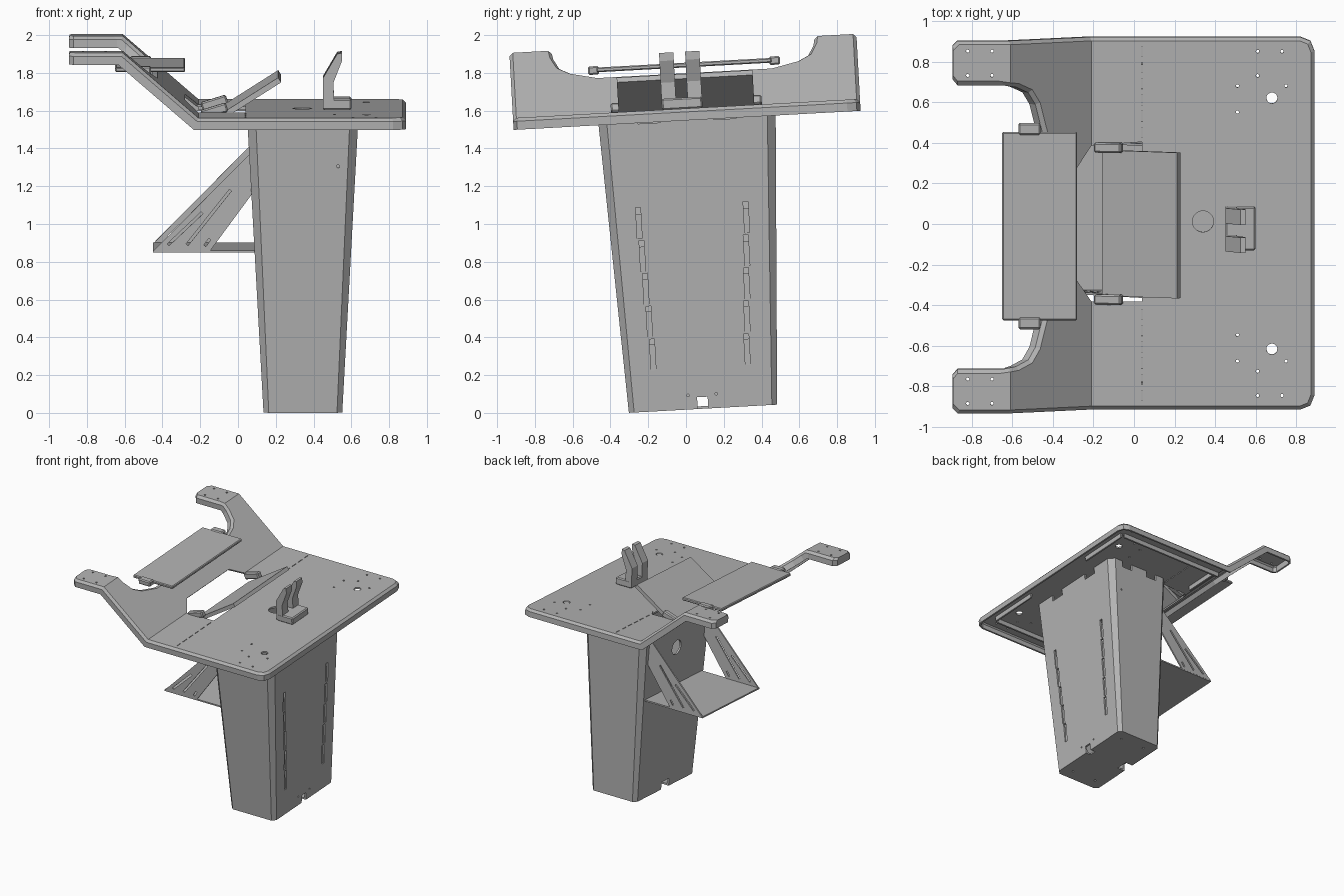
import bpy, bmesh, math
from mathutils import Matrix, Vector

cube = bpy.data.objects.get("Cube")
if cube:
    bpy.data.objects.remove(cube, do_unlink=True)

grey = bpy.data.materials.new("mid_grey")
grey.use_nodes = True
COLOUR = (0.45, 0.45, 0.45, 1)
grey.diffuse_color = COLOUR
grey.node_tree.nodes["Principled BSDF"].inputs["Base Color"].default_value = COLOUR

# The whole stand leans slightly about x
LEAN = Matrix.Translation((0, 0.09, 0.022)) @ Matrix.Rotation(math.asin(0.055), 4, 'X')


def finish(name, bm, helper=False):
    me = bpy.data.meshes.new(name)
    bm.to_mesh(me)
    bm.free()
    me.materials.append(grey)
    ob = bpy.data.objects.new(name, me)
    bpy.context.scene.collection.objects.link(ob)
    ob.matrix_world = LEAN
    ob.hide_render = helper
    if helper:
        ob.display_type = 'WIRE'
        ob.hide_set(True)
    return ob


def add_box(bm, centre, size, tilt=0):
    m = Matrix.Translation(centre) @ Matrix.Rotation(tilt, 4, 'Y') @ Matrix.Diagonal((*size, 1))
    bmesh.ops.create_cube(bm, size=1, matrix=m)


def add_rod(bm, centre, radius, depth, axis=None, sides=20):
    m = Matrix.Translation(centre)
    if axis:
        m = m @ Matrix.Rotation(math.pi / 2, 4, axis)
    bmesh.ops.create_cone(bm, cap_ends=True, segments=sides, radius1=radius,
                          radius2=radius, depth=depth, matrix=m)


def box(name, centre, size, tilt=0, bevel=0):
    bm = bmesh.new()
    add_box(bm, centre, size, tilt)
    ob = finish(name, bm)
    if bevel:
        ob.modifiers.new("bevel", 'BEVEL').width = bevel
    return ob


def side_plate(name, profile, y, width):
    """Extrude an x-z profile along y."""
    bm = bmesh.new()
    face = bm.faces.new([bm.verts.new((x, y - width / 2, z)) for x, z in profile])
    out = bmesh.ops.extrude_face_region(bm, geom=[face])
    bmesh.ops.translate(bm, vec=(0, width, 0),
                        verts=[g for g in out["geom"] if isinstance(g, bmesh.types.BMVert)])
    bmesh.ops.recalc_face_normals(bm, faces=bm.faces)
    return finish(name, bm)


def solidify(ob, t):
    m = ob.modifiers.new("thickness", 'SOLIDIFY')
    m.thickness, m.offset, m.use_even_offset = t, -1, True


def cut(ob, cutter):
    m = ob.modifiers.new("cut", 'BOOLEAN')
    m.operation, m.object, m.solver = 'DIFFERENCE', cutter, 'EXACT'


# Bent table top: flat deck, rising wings and raised pads
TOP, RISE, BEND, CREST = 1.592, 0.345, -0.21, -0.61
SLOPE = math.atan2(RISE, BEND - CREST)


def lift(x):
    return TOP + RISE * min(max((BEND - x) / (BEND - CREST), 0), 1)


def rim_offset(x, depth=0.063):
    mitre = depth * math.tan(SLOPE / 2)
    if min(abs(x - BEND), abs(x - CREST)) < 0.002:
        return Vector((-mitre, 0, -depth))
    if CREST < x < BEND:
        return Vector((-depth * math.sin(SLOPE), 0, -depth * math.cos(SLOPE)))
    return Vector((0, 0, -depth))


half = [(0.89, 0.85), (0.87, 0.9), (0.82, 0.92), (-0.87, 0.92), (-0.895, 0.895),
        (-0.895, 0.73), (-0.87, 0.7), (-0.64, 0.7), (-0.57, 0.69), (-0.51, 0.66),
        (-0.475, 0.6), (-0.44, 0.46)]
opening = [(-0.28, 0.28), (-0.21, 0.385), (0.04, 0.385)]
bm = bmesh.new()
for loop in (half, opening):
    vs = [bm.verts.new((x, y, 0)) for x, y in loop + [(x, -y) for x, y in reversed(loop)]]
    for a, b in zip(vs, vs[1:] + vs[:1]):
        bm.edges.new((a, b))
bmesh.ops.triangle_fill(bm, use_beauty=True, edges=bm.edges[:])
for x in (BEND, CREST, 0.04):
    bmesh.ops.bisect_plane(bm, geom=bm.verts[:] + bm.edges[:] + bm.faces[:],
                           plane_co=(x, 0, 0), plane_no=(1, 0, 0))
for v in bm.verts:
    v.co.z = lift(v.co.x)
rim = [e for e in bm.edges if e.is_boundary and
       not all(-0.3 < v.co.x < 0.05 and abs(v.co.y) < 0.42 for v in e.verts)]
out = bmesh.ops.extrude_edge_only(bm, edges=rim)
for v in out["geom"]:
    if isinstance(v, bmesh.types.BMVert):
        v.co += rim_offset(v.co.x)
bmesh.ops.recalc_face_normals(bm, faces=bm.faces)
if max(bm.faces, key=lambda f: abs(f.normal.z) * f.calc_area()).normal.z < 0:
    bmesh.ops.reverse_faces(bm, faces=bm.faces)
table = finish("table_top", bm)
bev = table.modifiers.new("edge", 'BEVEL')
bev.width, bev.segments, bev.limit_method, bev.angle_limit = 0.018, 1, 'ANGLE', math.radians(60)
solidify(table, 0.014)

# Deck holes and the perforated bend line
bm = bmesh.new()
add_rod(bm, (0.34, 0.01, TOP), 0.052, 0.1, sides=32)
for s in (1, -1):
    add_rod(bm, (0.68, s * 0.62, TOP), 0.027, 0.1)
    for x, y in ((0.51, 0.68), (0.51, 0.55), (0.61, 0.85), (0.73, 0.85), (0.61, 0.73), (0.75, 0.68)):
        add_rod(bm, (x, s * y, TOP), 0.008, 0.1, sides=10)
    for x in (-0.82, -0.7):
        for y in (0.75, 0.87):
            add_rod(bm, (x, s * y, TOP + RISE), 0.008, 0.1, sides=10)
    for i in range(6):
        add_box(bm, (0.04, s * (0.45 + i * 0.08), TOP), (0.006, 0.05, 0.06))
cut(table, finish("deck_cutter", bm, True))

# Stiffening ribs under the deck
for s, side in ((1, "left"), (-1, "right")):
    box(f"long_rib_{side}", (0.28, s * 0.79, 1.56), (0.98, 0.014, 0.04))
    box(f"end_rib_{side}", (0.79, s * 0.56, 1.56), (0.014, 0.44, 0.04))
    box(f"cross_rib_{side}", (-0.16, s * 0.64, 1.56), (0.014, 0.28, 0.04))

# Hollow tapered column with chamfered corners
def ring(bm, x0, x1, y, c, z):
    pts = [(x0 + c, -y), (x1 - c, -y), (x1, c - y), (x1, y - c),
           (x1 - c, y), (x0 + c, y), (x0, y - c), (x0, c - y)]
    return [bm.verts.new((px, py, z)) for px, py in pts]


bm = bmesh.new()
low = ring(bm, 0.135, 0.552, 0.393, 0.028, 0)
high = ring(bm, 0.048, 0.638, 0.472, 0.045, 1.576)
bm.faces.new(low)
for i in range(8):
    j = (i + 1) % 8
    bm.faces.new((low[i], low[j], high[j], high[i]))
bmesh.ops.recalc_face_normals(bm, faces=bm.faces)
if min(bm.faces, key=lambda f: f.calc_center_median().z).normal.z > 0:
    bmesh.ops.reverse_faces(bm, faces=bm.faces)
column = finish("column", bm)
solidify(column, 0.015)

# Column slots, cable notches, port and top notches
bm = bmesh.new()
for s in (1, -1):
    for i in range(5):
        z = 0.30 + i * 0.175
        add_box(bm, (0.57 + 0.054 * z, s * (0.235 + 0.05 * z), z), (0.06, 0.026, 0.165))
    for x in (0.22, 0.47):
        add_box(bm, (x, s * 0.47, 1.56), (0.1, 0.1, 0.07))
    add_box(bm, (0.635, s * 0.2, 1.56), (0.1, 0.12, 0.07))
    add_rod(bm, (0.53, s * 0.46, 1.31), 0.008, 0.1, 'X', 10)
    add_rod(bm, (0.552, s * 0.075, 0.075), 0.007, 0.08, 'Y', 10)
    for x in (0.23, 0.46):
        add_rod(bm, (x, s * 0.3, 0), 0.009, 0.1, sides=10)
add_box(bm, (0.545, 0, 0.02), (0.08, 0.056, 0.085))
add_box(bm, (0.15, 0, 0.02), (0.11, 0.1, 0.085))
add_rod(bm, (0.07, 0, 1.18), 0.06, 0.1, 'Y', 28)
cut(column, finish("column_cutter", bm, True))

# Side shelf with slotted diagonal braces
box("shelf", (-0.18, 0, 0.855), (0.54, 0.76, 0.012))
brace = [(-0.45, 0.855), (-0.15, 0.855), (0.075, 1.16), (0.065, 1.375)]
bm = bmesh.new()
for x0, z0, x1, z1 in ((-0.37, 0.89, -0.19, 1.06), (-0.27, 0.89, -0.04, 1.18), (-0.175, 0.885, -0.15, 0.92)):
    add_box(bm, ((x0 + x1) / 2, 0, (z0 + z1) / 2),
            (math.hypot(x1 - x0, z1 - z0), 1, 0.014), -math.atan2(z1 - z0, x1 - x0))
brace_cutter = finish("brace_cutter", bm, True)
for s, side in ((1, "left"), (-1, "right")):
    cut(side_plate(f"brace_{side}", brace, s * 0.375, 0.012), brace_cutter)

# Raised tray with its clips
box("tray", (-0.465, 0, 1.822), (0.37, 0.93, 0.025), bevel=0.006)
# Tilted flap over the opening, with hinges
box("flap", (0.035, 0, 1.645), (0.44, 0.72, 0.03), -math.atan2(0.235, 0.37))
for s, side in ((1, "left"), (-1, "right")):
    box(f"tray_clip_{side}", (-0.515, s * 0.48, 1.82), (0.11, 0.058, 0.045), bevel=0.008)
    box(f"flap_hinge_{side}", (-0.125, s * 0.375, 1.6), (0.14, 0.05, 0.05), -0.3, 0.008)

# Twin hook bracket on the deck
box("hook_base", (0.525, -0.022, 1.62), (0.15, 0.215, 0.06), bevel=0.008)
hook = [(0.45, 1.6), (0.51, 1.6), (0.505, 1.735), (0.55, 1.85), (0.55, 1.893),
        (0.525, 1.888), (0.45, 1.76)]
for y, side in ((0.047, "left"), (-0.091, "right")):
    side_plate(f"hook_{side}", hook, y, 0.076)
